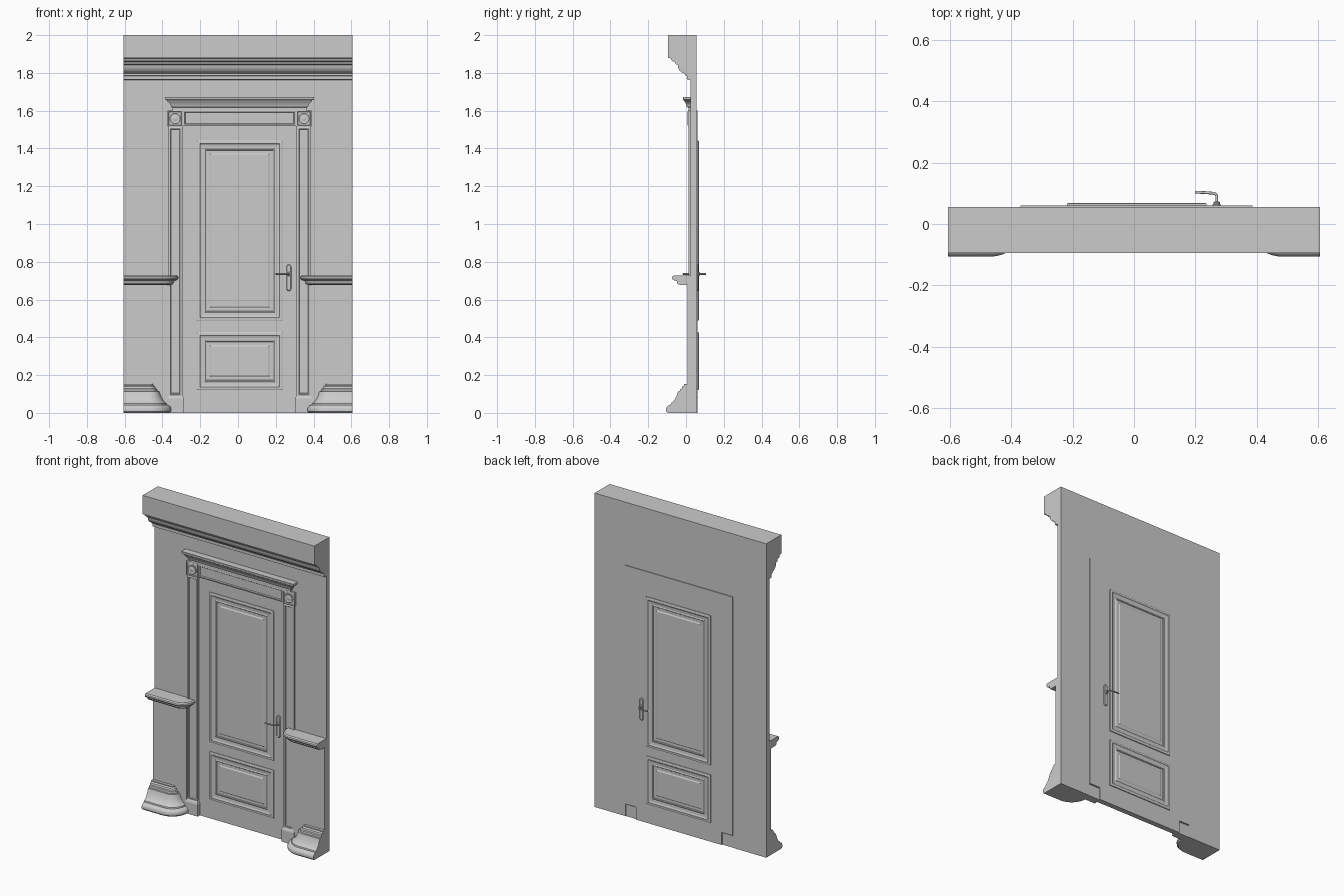
import bpy, bmesh
from math import sin, cos, pi, radians

if "Cube" in bpy.data.objects:
    bpy.data.objects.remove(bpy.data.objects["Cube"])

CX = 0.008          # door axis, slightly off the wall centre
W = 0.605           # half width of the wall
WALL_F, WALL_B = 0.025, 0.056
DADO_F = 0.008


def finish(name, bm, smooth=None):
    bmesh.ops.recalc_face_normals(bm, faces=bm.faces[:])
    me = bpy.data.meshes.new(name)
    bm.to_mesh(me)
    bm.free()
    ob = bpy.data.objects.new(name, me)
    bpy.context.collection.objects.link(ob)
    if smooth:
        bpy.ops.object.select_all(action='DESELECT')
        ob.select_set(True)
        bpy.context.view_layer.objects.active = ob
        bpy.ops.object.shade_smooth_by_angle(angle=radians(smooth))
    return ob


def loft(name, rings, smooth=None):
    """Skin a list of closed rings and cap both ends."""
    bm = bmesh.new()
    vs = [[bm.verts.new(p) for p in r] for r in rings]
    n = len(vs[0])
    for a, b in zip(vs, vs[1:]):
        for i in range(n):
            j = (i + 1) % n
            bm.faces.new((a[i], a[j], b[j], b[i]))
    bm.faces.new(vs[0][::-1])
    bm.faces.new(vs[-1])
    return finish(name, bm, smooth)


def box(name, x0, x1, y0, y1, z0, z1):
    return loft(name, [[(x0, y0, z), (x1, y0, z), (x1, y1, z), (x0, y1, z)]
                       for z in (z0, z1)])


def prism_y(name, pts, y0, y1, smooth=None):
    return loft(name, [[(x, y, z) for x, z in pts] for y in (y0, y1)], smooth)


def panel(name, x0, x1, z0, z1, y, out, prof):
    """Nested rectangles: prof = (inset, height above y), out = +1 back / -1 front."""
    loft(name, [[(x0 + i, y + out * h, z0 + i), (x1 - i, y + out * h, z0 + i),
                 (x1 - i, y + out * h, z1 - i), (x0 + i, y + out * h, z1 - i)]
                for i, h in prof])


def returned_moulding(name, side, xc, prof):
    """Horizontal moulding whose profile turns round the door-side end."""
    rings = []
    for d, z in prof:
        r = [(side * W, WALL_F, z), (side * W, DADO_F - d, z)]
        for k in range(11):
            a = pi / 2 * k / 10
            r.append((CX * .9 + side * (xc - d * sin(a)), DADO_F - d * cos(a), z))
        r.append((CX * .9 + side * (xc - d), WALL_F, z))
        rings.append(r)
    loft(name, rings, 35)


# Wall around the door opening
box("wall_left", -W, CX - .378, WALL_F, WALL_B, 0, 1.6)
box("wall_right", CX + .378, W, WALL_F, WALL_B, 0, 1.6)
box("wall_top", -W, W, WALL_F, WALL_B, 1.6, 1.9)

# Ceiling crown, one profile across the whole width
crown = [(WALL_B, 2), (-.095, 2), (-.095, 1.88), (-.08, 1.876), (-.074, 1.862),
         (-.058, 1.858), (-.055, 1.846), (-.044, 1.843), (-.042, 1.828),
         (-.034, 1.812), (-.02, 1.801), (-.006, 1.797), (-.006, 1.787),
         (.004, 1.784), (.004, 1.765), (WALL_F, 1.762), (WALL_B, 1.762)]
loft("crown_moulding", [[(x, y, z) for y, z in crown] for x in (-W, W)], 35)

# Dado, skirting and chair rail either side of the door
skirting = [(.105, 0), (.113, .008), (.114, .02), (.11, .032), (.1, .04), (.09, .042),
            (.088, .05), (.076, .06), (.066, .074), (.058, .09), (.052, .108),
            (.05, .114), (.04, .115), (.038, .126), (.03, .129), (.027, .14),
            (.018, .146), (.018, .152)]
rail = [(.036, .678), (.05, .68), (.056, .688), (.056, .698), (.066, .7), (.078, .706),
        (.082, .714), (.08, .722), (.072, .728)]
for s, side in ((-1, "left"), (1, "right")):
    xs = sorted((s * W, CX + s * .375))
    box("dado_" + side, xs[0], xs[1], DADO_F, WALL_F + .005, 0, .7)
    returned_moulding("skirting_" + side, s, .474, skirting)
    returned_moulding("chair_rail_" + side, s, .405, rail)

# Door leaf, notched at the lower corners for the plinth blocks
half = [(.302, 0), (.302, .08), (.378, .08), (.378, 1.6)]
outline = [(CX + x, z) for x, z in half] + [(CX - x, z) for x, z in half[::-1]]
LEAF_F, LEAF_B = .027, .061
prism_y("door_leaf", outline, LEAF_F, LEAF_B)

# Raised door panels on both faces
raised = [(0, -.004), (0, .005), (.004, .007), (.016, .008), (.02, .005), (.026, .003),
          (.04, .002), (.046, .005), (.05, .004), (.052, .001), (.068, .001),
          (.075, .005)]
for out, y, face in ((-1, LEAF_F, "front"), (1, LEAF_B, "back")):
    panel("upper_panel_" + face, CX - .226, CX + .228, .488, 1.442, y, out, raised)
    panel("lower_panel_" + face, CX - .226, CX + .228, .122, .427, y, out, raised)

# Door surround: plinths, pilasters and corner blocks
sunk = [(0, -.012), (0, .011), (.008, .013), (.011, .012), (.014, .007), (.018, .006)]
for s, side in ((-1, "left"), (1, "right")):
    def span(a, b):
        return sorted((CX + s * a, CX + s * b))
    x0, x1 = span(.295, .384)
    box("plinth_" + side, x0, x1, .004, .054, 0, .075)
    loft("plinth_cap_" + side, [[(x0 + i, .004 + i, z), (x1 - i, .004 + i, z),
                                 (x1 - i, .05, z), (x0 + i, .05, z)]
                                for i, z in ((0, .075), (.003, .084), (.009, .095))])
    panel("pilaster_" + side, *span(.303, .376), .09, 1.515, WALL_F, -1, sunk)
    panel("corner_block_" + side, *span(.3, .382), 1.515, 1.602, WALL_F, -1,
          [(0, -.012), (0, .014), (.006, .016), (.009, .011)])
    # Rosette in the block
    bx = CX + s * .341
    loft("rosette_" + side, [[(bx + r * cos(2 * pi * k / 24), y, 1.559 + r * sin(2 * pi * k / 24))
                              for k in range(24)]
                             for r, y in ((.031, .016), (.031, .011), (.027, .009),
                                          (.022, .012), (.014, .012), (.008, .009))], 35)
panel("frieze", CX - .3, CX + .3, 1.52, 1.602, WALL_F, -1,
      [(0, -.012), (0, .009), (.009, .011), (.013, .006), (.016, .006)])

# Door cornice with mitred returns
cornice = [(.354, .012, 1.6), (.354, .012, 1.616), (.362, .004, 1.62), (.366, .001, 1.632),
           (.373, -.004, 1.642), (.382, -.008, 1.648), (.384, -.012, 1.655),
           (.393, -.015, 1.658), (.395, -.017, 1.672)]
loft("door_cornice", [[(CX - h, y, z), (CX + h, y, z), (CX + h, .03, z), (CX - h, .03, z)]
                      for h, y, z in cornice], 25)

# Lever handles with back plates on both faces
HX, HZ = .269, .735
for out, y, face in ((-1, LEAF_F, "front"), (1, LEAF_B, "back")):
    def stadium(r, top, low):
        pts = [(HX + r * cos(pi * k / 12), top + r * sin(pi * k / 12)) for k in range(13)]
        return pts + [(HX - r * cos(pi * k / 12), low - r * sin(pi * k / 12)) for k in range(13)]
    rings = [[(x, y + out * h, z) for x, z in stadium(r, .773, .658)]
             for r, h in ((.013, -.003), (.013, .003), (.009, .006))]
    loft("handle_plate_" + face, rings, 35)
    loft("handle_collar_" + face, [[(HX + r * cos(pi * k / 8), y + out * h, HZ + r * sin(pi * k / 8))
                                    for k in range(16)]
                                   for r, h in ((.011, .004), (.011, .009), (.007, .012))], 35)
    cu = bpy.data.curves.new("lever_" + face, 'CURVE')
    cu.dimensions = '3D'
    cu.bevel_depth = .0045
    cu.bevel_resolution = 2
    cu.use_fill_caps = True
    path = [(HX, .004), (HX, .03), (HX - .003, .036), (HX - .01, .039),
            (HX - .035, .041), (HX - .055, .042), (HX - .07, .042)]
    sp = cu.splines.new('POLY')
    sp.points.add(len(path) - 1)
    for p, (x, h) in zip(sp.points, path):
        p.co = (x, y + out * h, HZ, 1)
    bpy.context.collection.objects.link(bpy.data.objects.new("lever_" + face, cu))
